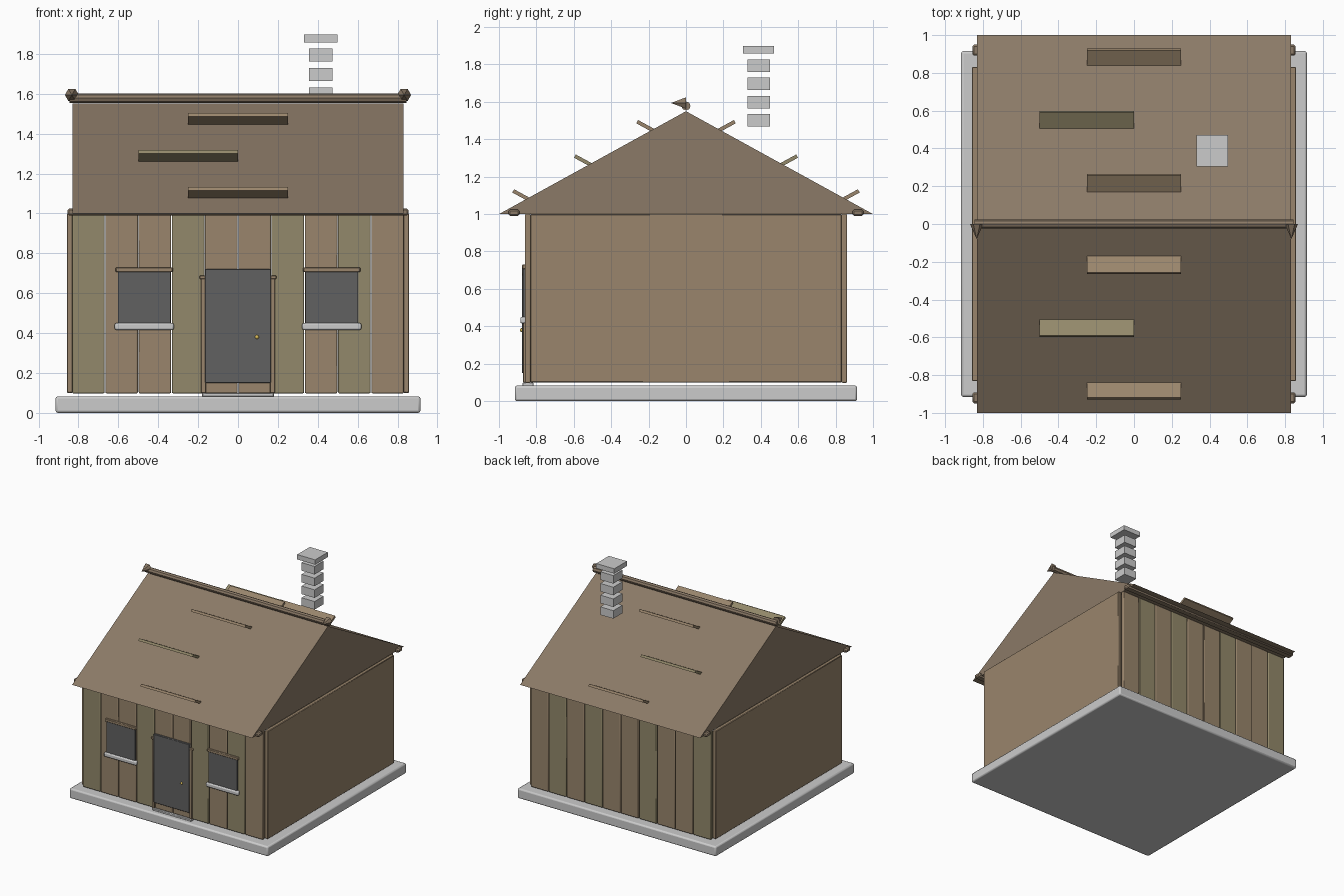
import bpy, math
from mathutils import Vector

if "Cube" in bpy.data.objects:
    bpy.data.objects.remove(bpy.data.objects["Cube"])


def material(name, rgb):
    m = bpy.data.materials.new(name)
    m.diffuse_color = (*rgb, 1)
    m.use_nodes = True
    m.node_tree.nodes["Principled BSDF"].inputs["Base Color"].default_value = m.diffuse_color
    return m


TAN = material("tan_wood", (0.32, 0.235, 0.15))
OLIVE = material("olive_wood", (0.29, 0.25, 0.145))
ROOF = material("roof_wood", (0.26, 0.195, 0.135))
DARK = material("dark_panel", (0.12, 0.12, 0.12))
GOLD = material("brass", (0.7, 0.5, 0.1))


def finish(ob, name, mat, bevel=0.0, segments=1):
    ob.name = name
    if mat:
        ob.data.materials.append(mat)
    if bevel:
        mod = ob.modifiers.new("bevel", 'BEVEL')
        mod.width = bevel
        mod.segments = segments
    return ob


def box(name, x, y, z, mat=None, bevel=0.0, segments=1, tilt=0.0):
    """Box from (min, max) ranges, optionally tilted about its own x axis."""
    ranges = (x, y, z)
    bpy.ops.mesh.primitive_cube_add(size=1, location=[(a + b) / 2 for a, b in ranges])
    ob = bpy.context.object
    ob.scale = [b - a for a, b in ranges]
    bpy.ops.object.transform_apply(location=False, rotation=False, scale=True)
    ob.rotation_euler.x = tilt
    return finish(ob, name, mat, bevel, segments)


# Stone slab
box("foundation", (-0.915, 0.915), (-0.915, 0.915), (0, 0.083), bevel=0.012, segments=2)

# Plank walls at front and back, single panels at the sides
for side, name in ((-1, "front"), (1, "back")):
    for i in range(10):
        cx = -0.75 + i / 6
        y = sorted((side * 0.83, side * 0.861))
        box(f"{name}_plank_{i + 1}", (cx - 0.081, cx + 0.081), y, (0.098, 1.0),
            OLIVE if i in (0, 3, 6, 8) else TAN, 0.006, 2)
for side, name in ((-1, "left"), (1, "right")):
    box(f"{name}_wall", sorted((side * 0.828, side * 0.858)), (-0.832, 0.832),
        (0.1, 1.0), TAN, 0.004)

# Gable roof as a triangular prism
profile = [(-1.0, 1.0), (1.0, 1.0), (0.0, 1.55)]
verts = [(x, y, z) for x in (-0.83, 0.83) for y, z in profile]
mesh = bpy.data.meshes.new("roof")
mesh.from_pydata(verts, [], [(0, 2, 1), (3, 4, 5), (0, 1, 4, 3), (1, 2, 5, 4), (2, 0, 3, 5)])
roof = bpy.data.objects.new("roof", mesh)
bpy.context.collection.objects.link(roof)
finish(roof, "roof", ROOF)

# Eave beams and loose roof boards on both slopes
for side, name in ((-1, "front"), (1, "back")):
    box(f"{name}_eave_beam", (-0.855, 0.855), (side * 0.92 - 0.029, side * 0.92 + 0.029),
        (0.99, 1.024), ROOF, 0.008)
    for i, (cx, y, z) in enumerate(((0, 0.217, 1.47), (-0.25, 0.55, 1.286), (0, 0.88, 1.10))):
        box(f"{name}_roof_board_{i + 1}", (cx - 0.25, cx + 0.25),
            (side * y - 0.05, side * y + 0.05), (z - 0.01, z + 0.01),
            OLIVE if i == 1 else TAN, tilt=side * 0.5)

# Ridge pole with pointed end pieces facing forward
bpy.ops.mesh.primitive_cylinder_add(vertices=8, radius=0.024, depth=1.69,
                                    location=(0, 0, 1.578), rotation=(0, math.pi / 2, 0))
finish(bpy.context.object, "ridge_pole", ROOF)
for side, name in ((-1, "left"), (1, "right")):
    bpy.ops.mesh.primitive_cone_add(vertices=6, radius1=0.035, radius2=0, depth=0.08,
                                    location=(side * 0.833, -0.04, 1.594),
                                    rotation=(math.pi / 2, math.pi / 6, 0))
    finish(bpy.context.object, f"{name}_ridge_finial", ROOF)

# Chimney of stacked separate stones with a wide cap
for i in range(4):
    z = 1.468 + i * 0.0975
    box(f"chimney_stone_{i + 1}", (0.355, 0.475), (0.33, 0.45), (z, z + 0.067))
box("chimney_cap", (0.332, 0.498), (0.305, 0.471), (1.858, 1.898))

# Door with frame, step and knob
box("door", (-0.165, 0.165), (-0.877, -0.857), (0.15, 0.722), DARK, 0.003)
for side, name in ((-1, "left"), (1, "right")):
    box(f"{name}_door_post", sorted((side * 0.16, side * 0.185)), (-0.872, -0.85),
        (0.1, 0.685), TAN, 0.003)
box("door_lintel", (-0.193, 0.193), (-0.874, -0.85), (0.67, 0.69), TAN, 0.004)
box("door_step", (-0.18, 0.18), (-0.875, -0.815), (0.08, 0.1), bevel=0.004)
bpy.ops.mesh.primitive_uv_sphere_add(segments=12, ring_count=8, radius=0.01,
                                     location=(0.095, -0.879, 0.38))
finish(bpy.context.object, "door_knob", GOLD)

# Windows
for side, name in ((-1, "left"), (1, "right")):
    c = side * 0.47
    box(f"{name}_window", (c - 0.131, c + 0.131), (-0.871, -0.855), (0.44, 0.72), DARK)
    box(f"{name}_window_lintel", (c - 0.143, c + 0.143), (-0.876, -0.855),
        (0.706, 0.73), TAN, 0.004)
    box(f"{name}_window_sill", (c - 0.148, c + 0.148), (-0.886, -0.855),
        (0.416, 0.45), None, 0.008, 2)

# Smooth shading with sharp edges kept
bpy.ops.object.select_all(action='SELECT')
bpy.ops.object.shade_smooth_by_angle(angle=math.radians(35))
